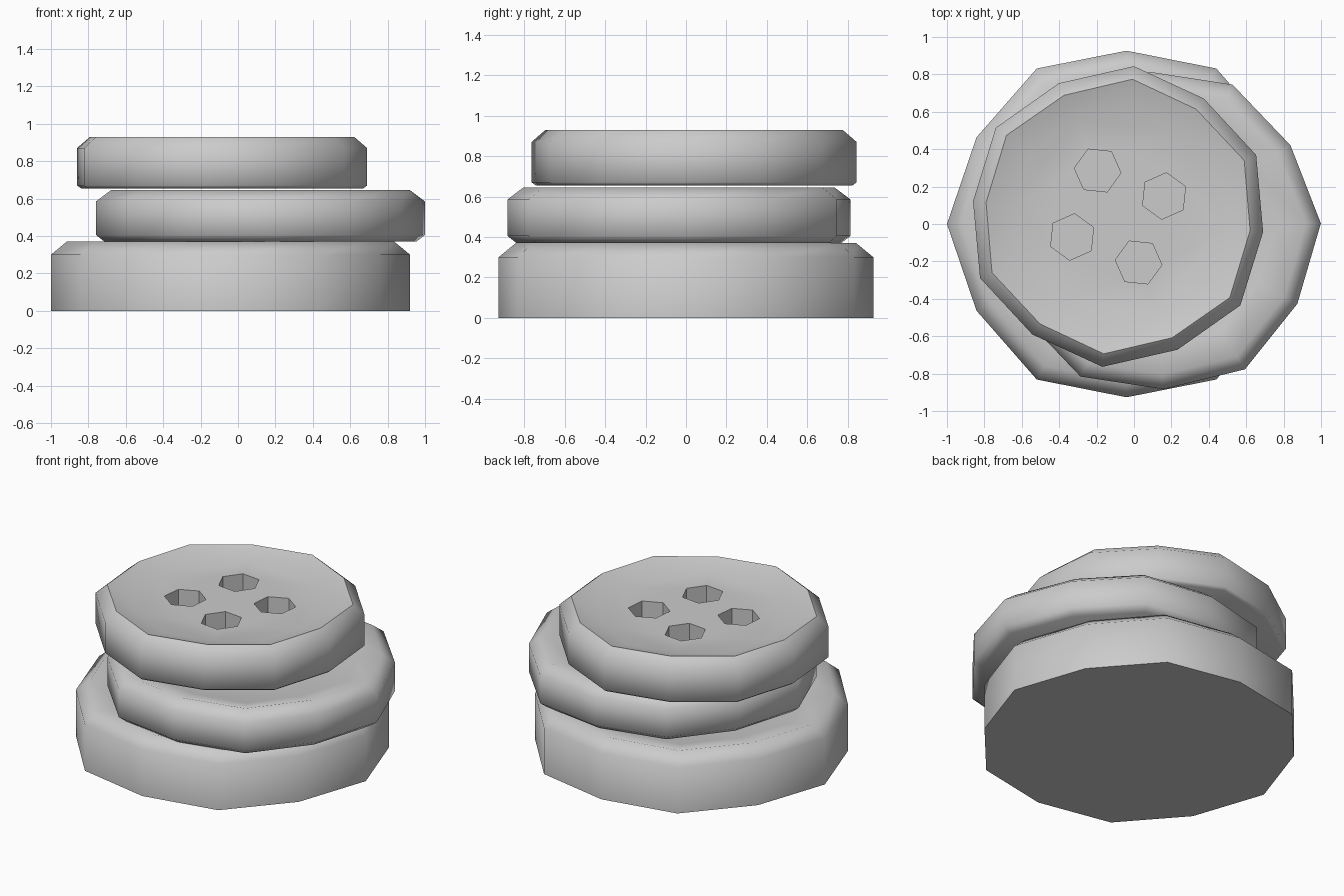
import bpy
import bmesh
from math import sin, cos, pi, radians
from mathutils import Matrix

SIDES = 12

cube = bpy.data.objects.get("Cube")
if cube:
    bpy.data.objects.remove(cube)

grey = bpy.data.materials.new("plain grey")
grey.use_nodes = True
grey.diffuse_color = (0.6, 0.6, 0.6, 1)
grey.node_tree.nodes["Principled BSDF"].inputs["Base Color"].default_value = (0.6, 0.6, 0.6, 1)


def make_object(name, bm):
    bmesh.ops.recalc_face_normals(bm, faces=bm.faces)
    mesh = bpy.data.meshes.new(name)
    bm.to_mesh(mesh)
    bm.free()
    obj = bpy.data.objects.new(name, mesh)
    bpy.context.collection.objects.link(obj)
    mesh.materials.append(grey)
    return obj


def lathe(profile, radius, turn):
    """Twelve-sided disc with slightly alternating corner radii."""
    bm = bmesh.new()
    rings = []
    for inset, z in profile:
        ring = []
        for i in range(SIDES):
            a = turn + 2 * pi * i / SIDES
            r = radius * (1 if i % 2 == 0 else 0.965) - inset
            ring.append(bm.verts.new((r * cos(a), r * sin(a), z)))
        rings.append(ring)
    for low, high in zip(rings, rings[1:]):
        for i in range(SIDES):
            j = (i + 1) % SIDES
            bm.faces.new((low[i], low[j], high[j], high[i]))
    bm.faces.new(rings[0][::-1])
    bm.faces.new(rings[-1])
    return bm


def thread_holes(radius, turn, floor, depth):
    """Four hexagonal pegs used to cut the thread holes."""
    bm = bmesh.new()
    for k in range(4):
        place = (Matrix.Rotation(turn + k * pi / 2, 4, 'Z')
                 @ Matrix.Translation((radius * 0.333, 0, floor))
                 @ Matrix.Rotation(pi / 6, 4, 'Z') @ Matrix.Rotation(pi / 6, 4, 'Z'))
        peg = bmesh.ops.create_cone(bm, cap_ends=True, segments=6, radius1=radius * 0.155,
                                    radius2=radius * 0.155, depth=2 * depth)
        # create_cone starts its corners on the y axis
        bmesh.ops.transform(bm, verts=peg["verts"], matrix=place @ Matrix.Rotation(pi / 2, 4, 'Z'))
    return bm


def button(name, centre, radius, turn, bottom, top, low_bevel, high_bevel, dish):
    low_in, low_z = low_bevel
    high_in, high_z = high_bevel
    floor = top - dish
    profile = [(low_in, bottom), (0, bottom + low_z), (0, top - high_z),
               (high_in, top), (radius * 0.27, floor)]
    if low_z == 0:
        profile.pop(0)
    turn = radians(turn)
    obj = make_object(name, lathe(profile, radius, turn))
    cutter = make_object("hole_cutter", thread_holes(radius, turn, floor, 0.12))
    cutter.hide_render = True

    # Cut the holes, then discard the cutter
    cut = obj.modifiers.new("thread holes", 'BOOLEAN')
    cut.object = cutter
    cut.solver = 'EXACT'
    for other in bpy.context.selected_objects:
        other.select_set(False)
    bpy.context.view_layer.objects.active = obj
    obj.select_set(True)
    bpy.ops.object.modifier_apply(modifier=cut.name)
    bpy.data.objects.remove(cutter)
    bpy.ops.object.shade_smooth_by_angle(angle=radians(55))
    obj.location = (centre[0], centre[1], 0)


# Stack of three buttons, largest at the bottom
button("bottom_button", (-0.04, 0), 0.96, 0, 0, 0.37, (0, 0), (0.085, 0.07), 0.04)
button("middle_button", (0.12, -0.035), 0.88, 2.5, 0.37, 0.645, (0.045, 0.035), (0.08, 0.06), 0.04)
button("top_button", (-0.085, 0.04), 0.808, 24, 0.655, 0.93, (0.02, 0.015), (0.07, 0.06), 0.045)
